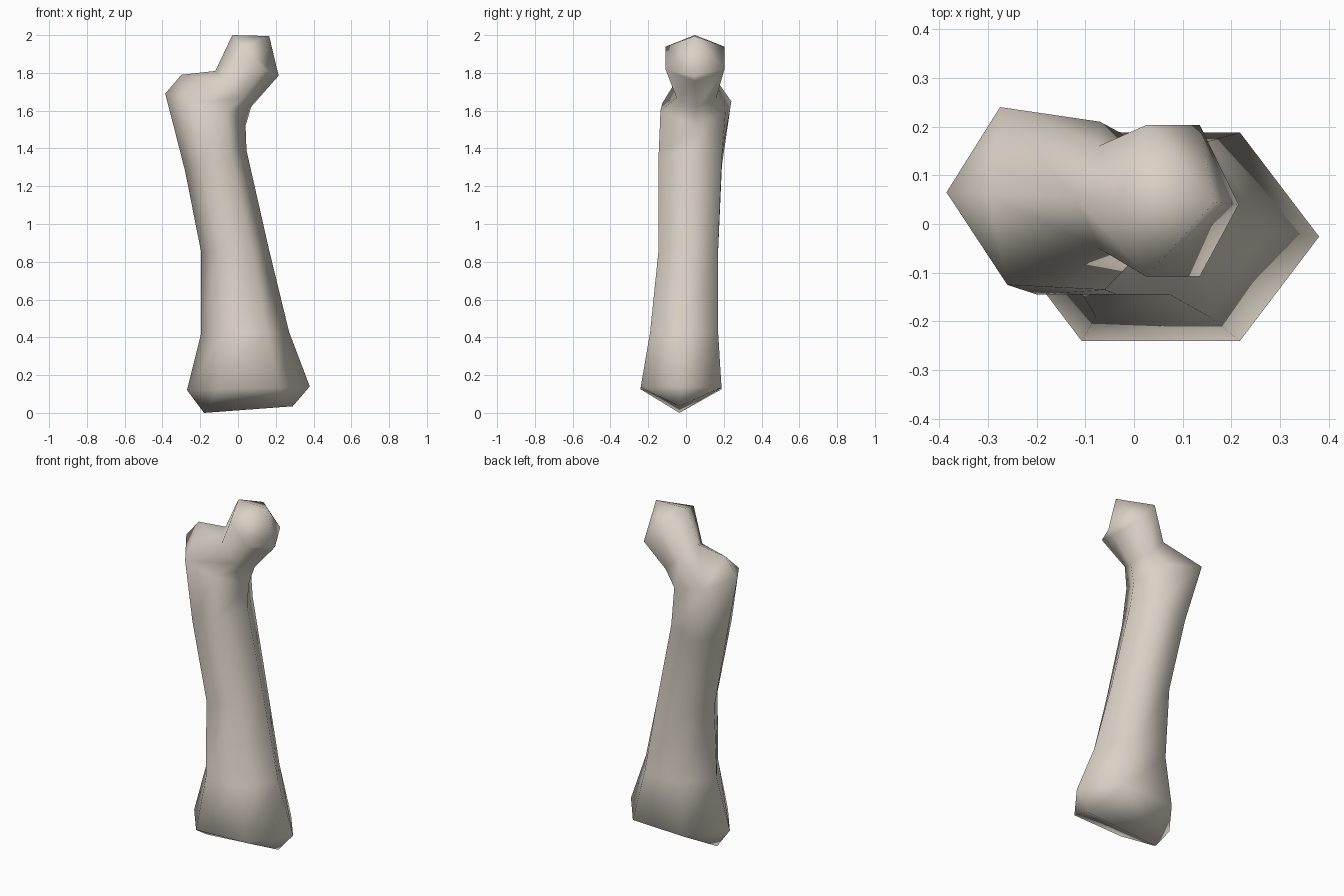
import bpy, bmesh
from mathutils import Vector

if "Cube" in bpy.data.objects:
    bpy.data.objects.remove(bpy.data.objects["Cube"])

bone_colour = bpy.data.materials.new("bone ivory")
bone_colour.diffuse_color = (0.70, 0.64, 0.56, 1)
bone_colour.use_nodes = True
bone_colour.node_tree.nodes["Principled BSDF"].inputs["Base Color"].default_value = bone_colour.diffuse_color

bm = bmesh.new()


def V(x, y, z):
    return bm.verts.new((x, y, z))


def bridge(a, b):
    for i in range(len(a)):
        j = (i + 1) % len(a)
        bm.faces.new((a[i], a[j], b[j], b[i]))


def hex_ring(left, right, front, back):
    """Hexagon: left and right points (x, z), flat front and back (y)."""
    mid = (front + back) / 2
    (lx, lz), (rx, rz) = left, right

    def at(t, y):
        return V(lx + (rx - lx) * t, y, lz + (rz - lz) * t)
    # order: left, front left, front right, right, back right, back left
    return [at(0, mid), at(.25, front), at(.75, front),
            at(1, mid), at(.75, back), at(.25, back)]


# shaft rings, from the knee end up
shaft = [hex_ring(*r) for r in (
    ((-.27, .12), (.38, .14), -.24, .188),
    ((-.195, .42), (.27, .43), -.19, .17),
    ((-.195, .85), (.163, .87), -.145, .17),
    ((-.28, 1.28), (.045, 1.39), -.145, .19))]
for a, b in zip(shaft, shaft[1:]):
    bridge(a, b)

# knee end closes on a ridge
base = shaft[0]
k1, k2 = V(-.18, -.035, 0.0), V(.29, -.035, .035)
for f in ((base[5], base[0], k1), (base[0], base[1], k1),
          (base[2], base[3], k2), (base[3], base[4], k2),
          (base[1], base[2], k2, k1), (base[4], base[5], k1, k2)):
    bm.faces.new(f)

# hip end: flared ring, outer knob
hip = [V(-.385, .065, 1.69), V(-.26, -.125, 1.64), V(-.06, -.135, 1.60),
       V(.04, .045, 1.52), V(-.07, .21, 1.60), V(-.275, .24, 1.65)]
bridge(shaft[-1], hip)
knob = V(-.30, .06, 1.79)
bm.faces.new((hip[0], hip[1], knob))
bm.faces.new((hip[5], hip[0], knob))

# slanted neck and ball
neck = hex_ring((-.12, 1.81), (.07, 1.62), -.05, .16)
ball = hex_ring((-.03, 2.0), (.19, 1.757), -.108, .203)
bridge([knob] + hip[1:], neck)
bridge(neck, ball)
t1, t2 = V(.165, .045, 1.995), V(.215, .04, 1.785)
for f in ((ball[5], ball[0], t1), (ball[0], ball[1], t1),
          (ball[2], ball[3], t2), (ball[3], ball[4], t2),
          (ball[1], ball[2], t2, t1), (ball[4], ball[5], t1, t2)):
    bm.faces.new(f)

bmesh.ops.recalc_face_normals(bm, faces=bm.faces)
for f in bm.faces:
    f.smooth = True
mesh = bpy.data.meshes.new("thigh_bone")
bm.to_mesh(mesh)
bm.free()
mesh.materials.append(bone_colour)
bone = bpy.data.objects.new("thigh_bone", mesh)
bpy.context.collection.objects.link(bone)
